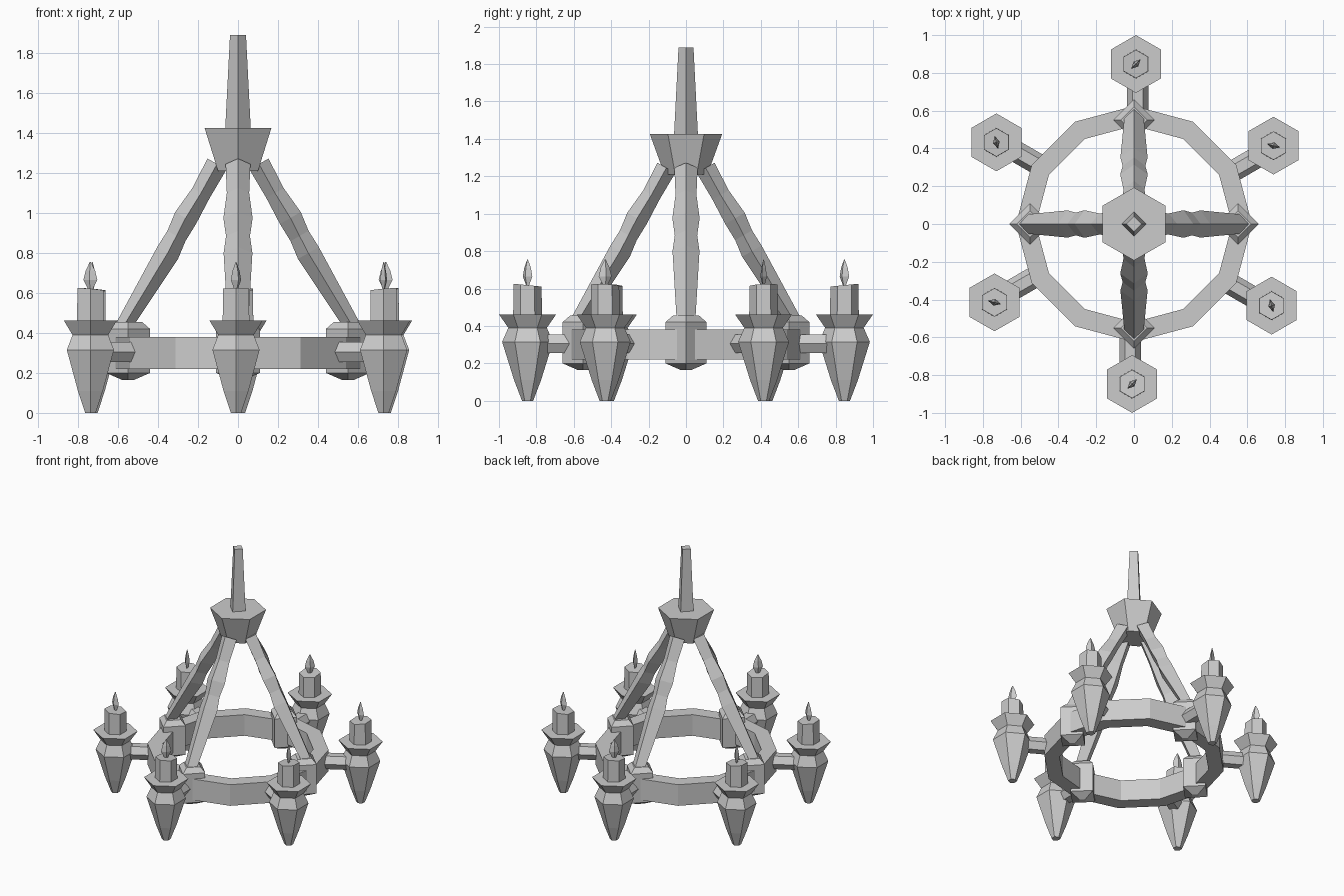
import bpy, bmesh
from math import sin, cos, pi, radians
from mathutils import Vector, Matrix

if "Cube" in bpy.data.objects:
    bpy.data.objects.remove(bpy.data.objects["Cube"])


def loft(name, rings, matrix=Matrix(), closed=False):
    """Skin consecutive point rings; cap the ends, or join last to first."""
    bm = bmesh.new()
    vs = [[bm.verts.new(matrix @ Vector(p)) for p in r] for r in rings]
    n = len(vs[0])
    pairs = list(zip(vs, vs[1:])) + ([(vs[-1], vs[0])] if closed else [])
    for a, b in pairs:
        for i in range(n):
            j = (i + 1) % n
            bm.faces.new((a[i], a[j], b[j], b[i]))
    if not closed:
        bm.faces.new(vs[0][::-1])
        bm.faces.new(vs[-1])
    bmesh.ops.recalc_face_normals(bm, faces=bm.faces)
    me = bpy.data.meshes.new(name)
    bm.to_mesh(me)
    bm.free()
    ob = bpy.data.objects.new(name, me)
    bpy.context.collection.objects.link(ob)
    return ob


def lathe(name, profile, sides, start=0.0, matrix=Matrix(), closed=False, flat=1.0, tilt=0.0):
    """Low-poly turned shape from (radius, z) pairs."""
    rings = []
    for k, (r, z) in enumerate(profile):
        t = tilt if k == len(profile) - 1 else 0.0
        angs = [start + 2 * pi * i / sides for i in range(sides)]
        rings.append([(r * cos(a), r * flat * sin(a), z + t * r * cos(a)) for a in angs])
    return loft(name, rings, matrix, closed)


def turn(deg):
    return Matrix.Rotation(radians(deg), 4, 'Z')


# Central stem and hub
lathe("top_stem", [(0.065, 1.40), (0.04, 1.89)], 4)
lathe("hub", [(0.115, 1.21), (0.193, 1.425)], 6, pi / 2)

# Twelve-sided ring
lathe("ring", [(0.52, 0.22), (0.625, 0.22), (0.625, 0.38), (0.52, 0.38)], 12, closed=True)

# Four struts with clamps on the ring: (radius, z, half depth, half width)
strut = [(0.105, 1.245, 0.055, 0.062), (0.185, 1.10, 0.05, 0.056),
         (0.262, 0.975, 0.06, 0.073), (0.308, 0.885, 0.052, 0.06),
         (0.352, 0.80, 0.06, 0.072), (0.575, 0.43, 0.04, 0.05)]
d = Vector((0.47, 0, -0.815)).normalized()
up = Vector((-d.z, 0, d.x))
side = Vector((0, 1, 0))
for k in range(4):
    m = turn(90 * k)
    rings = []
    for r, z, h, w in strut:
        c = Vector((r, 0, z))
        rings.append([c + up * h, c + side * w, c - up * h, c - side * w])
    loft("strut", rings, m)
    lathe("ring_clamp", [(0.03, 0.165), (0.11, 0.2), (0.11, 0.42), (0.07, 0.455)], 4,
          matrix=m @ Matrix.Translation((0.55, 0, 0)))

# Six candle holders, each with arm, cup, candle and flame
for k in range(6):
    m = turn(30 + 60 * k)
    hexagon = [(0.057 * cos(pi * i / 3), 0.305 + 0.057 * sin(pi * i / 3)) for i in range(6)]
    loft("holder_arm", [[(x, y - 0.02, z) for y, z in hexagon] for x in (0.56, 0.82)], m)
    at = m @ Matrix.Translation((0.847, -0.01, 0))
    lathe("candle_cup", [(0.03, 0), (0.072, 0.11), (0.136, 0.315), (0.103, 0.39), (0.153, 0.462)],
          6, matrix=at)
    lathe("candle", [(0.077, 0.45), (0.075, 0.618)], 6, matrix=at, tilt=0.1)
    lathe("flame", [(0.008, 0.61), (0.036, 0.665), (0.025, 0.71), (0.003, 0.755)], 4,
          matrix=at @ turn(-45), flat=0.5)
